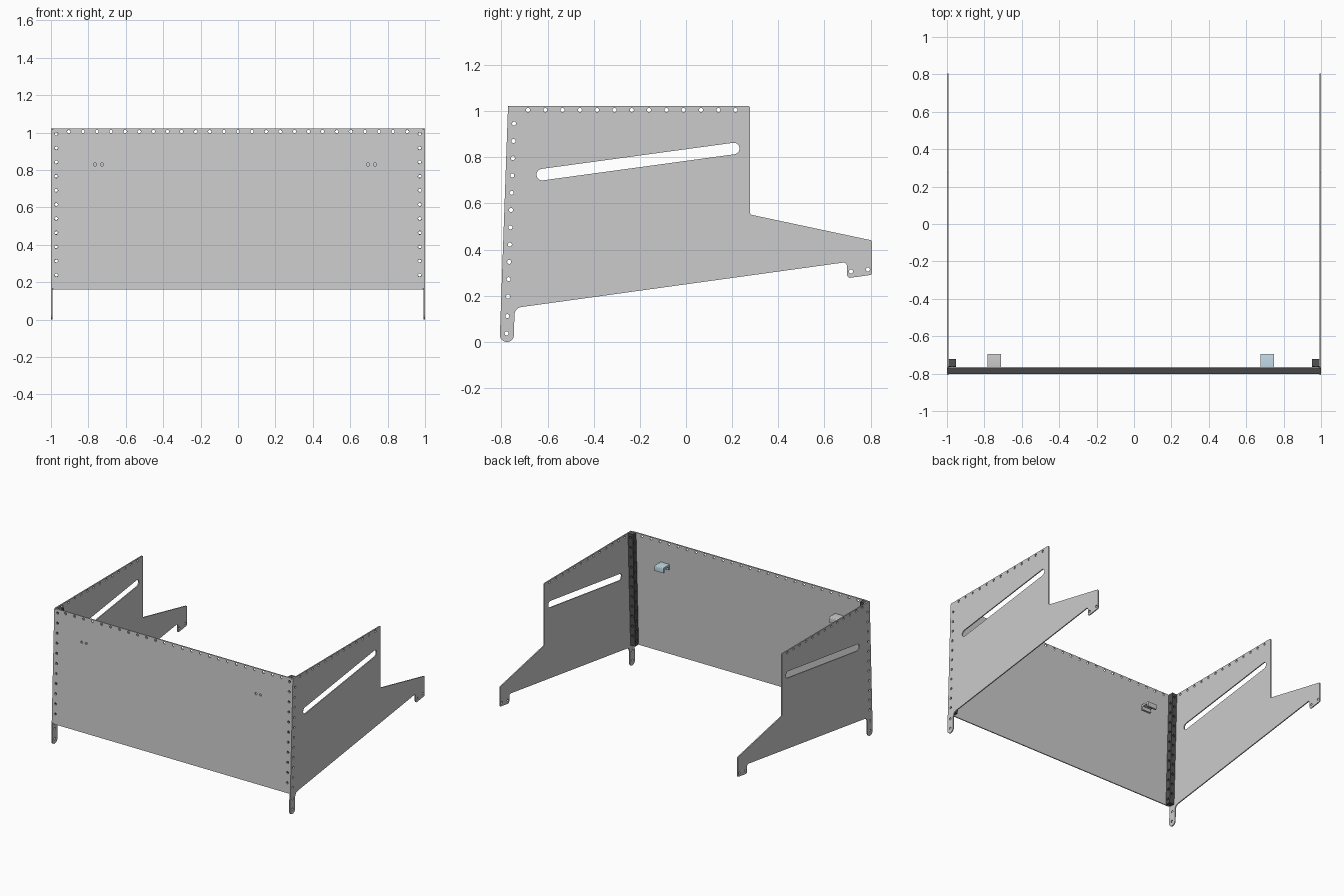
import bpy, bmesh, math
from mathutils import Vector, Matrix

if "Cube" in bpy.data.objects:
    bpy.data.objects.remove(bpy.data.objects["Cube"])

T = 0.008                       # sheet thickness
SLOPE = 0.0355                  # backward lean of the front panel
LEAN = math.atan(SLOPE)
FRONT = -0.8075                 # y of the front face at z = 0


def rounded(corners, n=6):
    """Polygon from (x, y, radius) corners, with each corner filleted."""
    out = []
    for i, (x, y, r) in enumerate(corners):
        p = Vector((x, y))
        a = (Vector(corners[i - 1][:2]) - p).normalized()
        b = (Vector(corners[(i + 1) % len(corners)][:2]) - p).normalized()
        half = a.angle(b) / 2
        c = p + (a + b).normalized() * r / math.sin(half)
        d = r / math.tan(half)
        u, v = (p + a * d - c).normalized(), (p + b * d - c).normalized()
        out += [c + r * u.slerp(v, k / n) for k in range(n + 1)]
    return out


def circle(x, y, r=0.0088, n=16):
    return [(x + r * math.cos(2 * math.pi * k / n),
             y + r * math.sin(2 * math.pi * k / n)) for k in range(n)]


def slot(p, q, r, n=10):
    p, q = Vector(p), Vector(q)
    ang = math.atan2(*(q - p).yx)
    pts = []
    for c, start in ((q, ang - math.pi / 2), (p, ang + math.pi / 2)):
        pts += [c + r * Vector((math.cos(start + math.pi * k / n),
                                math.sin(start + math.pi * k / n)))
                for k in range(n + 1)]
    return pts


def select(ob):
    bpy.ops.object.select_all(action='DESELECT')
    ob.select_set(True)
    bpy.context.view_layer.objects.active = ob


def sheet(name, loops, thickness, loc, rot):
    """Extruded flat profile; the first loop is the outline, the rest are holes."""
    cu = bpy.data.curves.new(name, 'CURVE')
    cu.dimensions, cu.fill_mode, cu.extrude = '2D', 'BOTH', thickness / 2
    for pts in loops:
        s = cu.splines.new('POLY')
        s.points.add(len(pts) - 1)
        for sp, p in zip(s.points, pts):
            sp.co = (p[0], p[1], 0, 1)
        s.use_cyclic_u = True
    ob = bpy.data.objects.new(name, cu)
    bpy.context.collection.objects.link(ob)
    ob.location, ob.rotation_euler = loc, rot
    select(ob)
    bpy.ops.object.convert(target='MESH')
    ob = bpy.context.object
    ob.name = name
    bm = bmesh.new()
    bm.from_mesh(ob.data)
    bmesh.ops.remove_doubles(bm, verts=bm.verts, dist=1e-5)
    bmesh.ops.recalc_face_normals(bm, faces=bm.faces)
    bm.to_mesh(ob.data)
    bm.free()
    bpy.ops.object.shade_smooth_by_angle(angle=math.radians(30))
    return ob


def paint(ob, name, rgb):
    m = bpy.data.materials.get(name) or bpy.data.materials.new(name)
    m.diffuse_color = (*rgb, 1)
    m.use_nodes = True
    m.node_tree.nodes["Principled BSDF"].inputs["Base Color"].default_value = m.diffuse_color
    ob.data.materials.append(m)


side_z = [0.946 - 0.0749 * k for k in range(11)]
front_z = [0.993 - 0.0755 * k for k in range(11)]
SIDE_ROT = (math.pi / 2, 0, math.pi / 2)


def bar_y(z):
    return FRONT + T + 0.021 + SLOPE * z


# Side panels: stepped profile with leg, hooked arm, slanted slot and rivet holes
outline = rounded([
    (FRONT, 0, 0.03), (-0.746, 0, 0.03), (-0.743, 0.147, 0.035),
    (0.697, 0.346, 0.015), (0.699, 0.276, 0.012), (0.805, 0.291, 0.008),
    (0.805, 0.440, 0.008), (0.278, 0.552, 0.01), (0.278, 1.022, 0.008),
    (FRONT + SLOPE * 1.022, 1.022, 0.008)])
holes = [circle(-0.685 + 0.075 * k, 1.005) for k in range(13)]
holes += [circle(bar_y(z), z) for z in side_z + [0.112, 0.037]]
holes += [circle(0.715, 0.305), circle(0.788, 0.314)]
holes.append(slot((-0.623, 0.725), (0.207, 0.838), 0.025))
for side, s in (("right", 1), ("left", -1)):
    sheet(side + "_side_panel", [outline] + holes, T, (s * (1 - T / 2), 0, 0), SIDE_ROT)

# Front panel: leaning sheet between the sides
w = 1 - T
outline = rounded([(-w, 0.16, 0.012), (w, 0.16, 0.012), (w, 1.022, 0.012), (-w, 1.022, 0.012)])
holes = [circle(0.0754 * k, 1.006) for k in range(-12, 13)]
holes += [circle(s * 0.972, z) for s in (-1, 1) for z in front_z]
holes += [circle(cx + d, 0.83) for cx in (-0.746, 0.714) for d in (-0.0188, 0.0188)]
sheet("front_panel", [outline] + holes, T, (0, FRONT + T / 2, 0), (math.pi / 2 - LEAN, 0, 0))

# Corner bars: square rods cross-drilled at alternating heights
for side, s in (("right", 1), ("left", -1)):
    lean = Matrix.Rotation(-LEAN, 4, 'X')
    bm = bmesh.new()
    mid = Vector((s * 0.972, bar_y(0.591), 0.591))
    bmesh.ops.create_cube(bm, size=1, matrix=Matrix.Translation(mid) @ lean
                          @ Matrix.Diagonal((0.04, 0.04, 0.86, 1)))
    me = bpy.data.meshes.new(side + "_corner_bar")
    bm.to_mesh(me)
    bm.free()
    bar = bpy.data.objects.new(side + "_corner_bar", me)
    bpy.context.collection.objects.link(bar)
    paint(bar, "dark", (0.08, 0.08, 0.08))

    bm = bmesh.new()
    drills = [(z, Matrix.Rotation(math.pi / 2, 4, 'Y')) for z in side_z]
    drills += [(z, lean @ Matrix.Rotation(math.pi / 2, 4, 'X')) for z in front_z]
    for z, rot in drills:
        bmesh.ops.create_cone(bm, cap_ends=True, segments=16, radius1=0.0088, radius2=0.0088,
                              depth=0.1, matrix=Matrix.Translation((s * 0.972, bar_y(z), z)) @ rot)
    cm = bpy.data.meshes.new("drill_cutter")
    bm.to_mesh(cm)
    bm.free()
    cutter = bpy.data.objects.new("drill_cutter", cm)
    bpy.context.collection.objects.link(cutter)
    cutter.hide_render = True
    mod = bar.modifiers.new("drill", 'BOOLEAN')
    mod.operation, mod.solver, mod.object = 'DIFFERENCE', 'EXACT', cutter
    select(bar)
    bpy.ops.object.modifier_apply(modifier=mod.name)
    bpy.data.objects.remove(cutter)

# Inner brackets: small inverted channels fixed behind the front panel
y0 = FRONT + T + SLOPE * 0.83 + 0.001
y1, zt, zb, t = y0 + 0.075, 0.852, 0.812, 0.014
channel = rounded([(y0, zb, 0.001), (y0 + t, zb, 0.001), (y0 + t, zt - t, 0.004),
                   (y1 - t, zt - t, 0.004), (y1 - t, zb, 0.001), (y1, zb, 0.001),
                   (y1, zt, 0.006), (y0, zt, 0.001)], 4)
for side, cx in (("right", 0.712), ("left", -0.748)):
    ob = sheet(side + "_bracket", [channel], 0.073, (cx, 0, 0), SIDE_ROT)
    if side == "right":
        paint(ob, "light_blue", (0.55, 0.72, 0.82))
